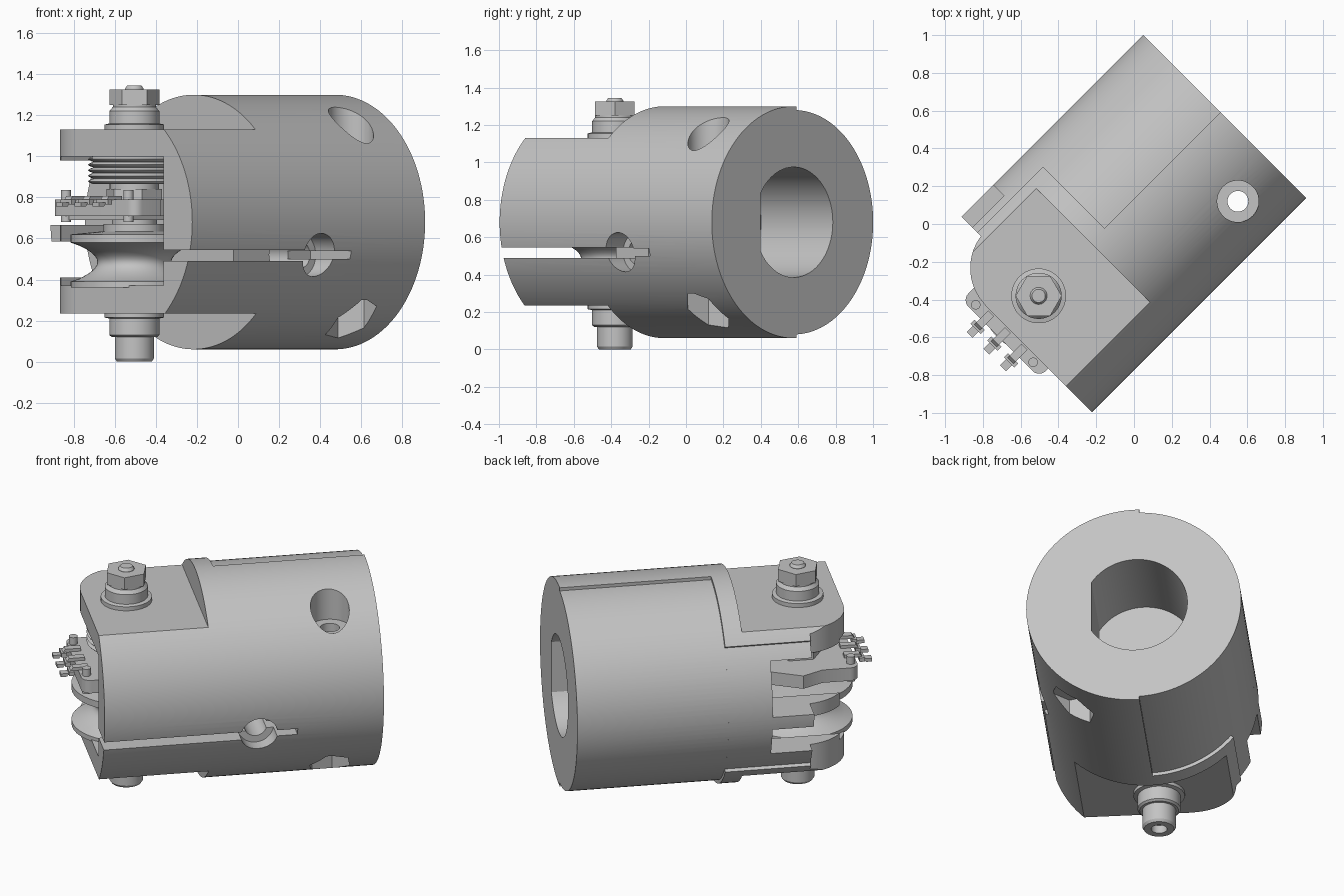
import bpy, bmesh, math
from mathutils import Matrix

if "Cube" in bpy.data.objects:
    bpy.data.objects.remove(bpy.data.objects["Cube"])

grey = bpy.data.materials.new("plain_grey")
grey.use_nodes = True
GREY = (0.55, 0.55, 0.55, 1)
grey.diffuse_color = GREY
grey.node_tree.nodes["Principled BSDF"].inputs["Base Color"].default_value = GREY

# Built with the barrel axis along x, then every part is turned 45 degrees
AXIS_Y, AXIS_Z = 0.073, 0.68
BOLT_X, BOLT_Y = -0.626, 0.088
parts = []


def make(name, bm, keep=True):
    bmesh.ops.recalc_face_normals(bm, faces=bm.faces)
    mesh = bpy.data.meshes.new(name)
    bm.to_mesh(mesh)
    bm.free()
    mesh.materials.append(grey)
    obj = bpy.data.objects.new(name, mesh)
    bpy.context.collection.objects.link(obj)
    if keep:
        parts.append(obj)
    return obj


def arc(cx, cy, r, n=48, start=0, end=360):
    count = n if end - start == 360 else n + 1
    angles = [math.radians(start + (end - start) * i / n) for i in range(count)]
    return [(cx + r * math.cos(a), cy + r * math.sin(a)) for a in angles]


def prism(name, axis, outline, lo, hi, keep=True):
    place = {"x": lambda p, q, d: (d, p, q),
             "y": lambda p, q, d: (p, d, q),
             "z": lambda p, q, d: (p, q, d)}[axis]
    bm = bmesh.new()
    low = [bm.verts.new(place(p, q, lo)) for p, q in outline]
    high = [bm.verts.new(place(p, q, hi)) for p, q in outline]
    bm.faces.new(low)
    bm.faces.new(high[::-1])
    for i in range(len(low)):
        j = (i + 1) % len(low)
        bm.faces.new((low[i], low[j], high[j], high[i]))
    return make(name, bm, keep)


def lathe(name, profile, steps=48):
    # Turned part around the vertical bolt
    bm = bmesh.new()
    verts = [bm.verts.new((BOLT_X + r, BOLT_Y, z)) for r, z in profile]
    edges = [bm.edges.new(pair) for pair in zip(verts, verts[1:])]
    bmesh.ops.spin(bm, geom=verts + edges, cent=(BOLT_X, BOLT_Y, 0), axis=(0, 0, 1),
                   angle=math.tau, steps=steps, use_duplicate=False)
    bmesh.ops.remove_doubles(bm, verts=bm.verts, dist=0.0001)
    return make(name, bm)


cutters = []


def cut(axis, outline, lo, hi):
    cutters.append(prism("cutter", axis, outline, lo, hi, keep=False))


def cut_box(x0, x1, y0, y1, z0, z1):
    cut("z", [(x0, y0), (x1, y0), (x1, y1), (x0, y1)], z0, z1)


# Barrel
body = prism("barrel", "x", arc(AXIS_Y, AXIS_Z, 0.62, 128), -0.862, 0.742)

# Shallow recess around one half of the barrel
for half, lo, hi in ((88, -0.127, 0.9), (39, -1, -0.12)):
    cut("x", arc(AXIS_Y, AXIS_Z, 0.6, 60, -half, half)
        + arc(AXIS_Y, AXIS_Z, 0.75, 60, -half, half)[::-1], lo, hi)

# Flats above and below the bolt
cut_box(-1, -0.233, -1, 1, 1.13, 1.5)
cut_box(-1, -0.233, -1, 1, -0.2, 0.235)

# Rounded corner of the fork
cut("z", [(-1, 0.25)] + arc(-0.58, 0.25, 0.28, 24, 98, 180)[::-1]
    + [(-0.617, 1), (-1, 1)], -0.1, 1.5)

# Fork cavity and side windows
cut_box(-1, -0.28, -0.35, 0.41, 0.37, 1.0)
cut_box(-1, -0.38, 0.2, 1, 0.665, 0.98)
cut_box(-1, -0.38, 0.2, 1, 0.41, 0.585)

# Shaft bore with a flat side
flat = math.degrees(math.acos(-0.25 / 0.295))
cut("x", arc(AXIS_Y, AXIS_Z, 0.295, 64, -flat, flat), 0.2, 1)

# Clamp slit with its cross hole
cut_box(-1, 0.03, -0.8, -0.25, 0.49, 0.545)
cut_box(0, 0.25, -0.8, -0.25, 0.5, 0.54)
cut("y", arc(0.03, 0.52, 0.105), -0.8, -0.4)
cut("y", arc(0.03, 0.52, 0.065), -0.8, -0.1)

# Set screw hole with head and nut pockets
SCREW = (0.474, -0.304)
cut("z", arc(*SCREW, 0.055, 32), -0.1, 1.5)
cut("z", arc(*SCREW, 0.11), 1.05, 1.5)
cut("z", arc(*SCREW, 0.125, 6, 15, 375), -0.1, 0.3)

for cutter in cutters:
    mod = body.modifiers.new("cut", "BOOLEAN")
    mod.operation = "DIFFERENCE"
    mod.solver = "EXACT"
    mod.object = cutter
graph = bpy.context.evaluated_depsgraph_get()
finished = bpy.data.meshes.new_from_object(body.evaluated_get(graph))
body.modifiers.clear()
body.data = finished
for cutter in cutters:
    bpy.data.objects.remove(cutter)

# Bolt, bushings and nut
lathe("bolt_shank", [(0, 0.1), (0.08, 0.1), (0.08, 1.25), (0.045, 1.25),
                     (0.045, 1.33), (0.035, 1.345), (0, 1.345)], 32)
lathe("upper_bushing", [(0, 1.12), (0.145, 1.12), (0.145, 1.155), (0.122, 1.16),
                        (0.122, 1.22), (0.105, 1.24), (0.105, 1.25), (0, 1.25)])
lathe("lower_bushing", [(0, 0.245), (0.145, 0.245), (0.145, 0.215), (0.122, 0.21),
                        (0.122, 0.13), (0.11, 0.12), (0, 0.12)])
lathe("bolt_head", [(0, 0.125), (0.095, 0.125), (0.095, 0.015), (0.085, 0),
                    (0.045, 0), (0.045, 0.05), (0, 0.05)])
prism("hex_nut", "z", arc(BOLT_X, BOLT_Y, 0.122, 6, 15, 375), 1.25, 1.325)

# Grooved spool
groove = [(0.31 - 0.13 * math.sin(math.pi * i / 12) ** 0.8, 0.39 + 0.19 * i / 12)
          for i in range(13)]
lathe("spool", [(0, 0.36), (0.31, 0.36)] + groove
      + [(0.31, 0.62), (0.15, 0.635), (0.15, 0.67), (0.11, 0.67), (0.11, 0.7), (0, 0.7)])

# Coil stack
coils = [(0.2 + 0.025 * math.sin(math.pi * k / 6), 0.865 + 0.027 * (i + k / 6))
         for i in range(5) for k in range(7)]
lathe("coil_stack", [(0, 0.865)] + coils + [(0, 1.0)])
prism("inner_nut", "z", arc(BOLT_X, BOLT_Y, 0.14, 6), 0.79, 0.84)
lathe("inner_washer", [(0, 0.835), (0.12, 0.835), (0.12, 0.87), (0, 0.87)])

# Sensor board with rounded outer corners
prism("sensor_board", "z", arc(-0.88, -0.17, 0.05, 6, 180, 270)
      + [(-0.75, -0.22), (-0.72, -0.17), (-0.42, -0.17), (-0.42, 0.33), (-0.6, 0.42),
         (-0.72, 0.36)] + arc(-0.88, 0.31, 0.05, 6, 90, 180), 0.71, 0.79)
prism("sensor_base", "z", [(-0.9, -0.15), (-0.5, -0.15), (-0.5, 0.28), (-0.9, 0.28)],
      0.69, 0.71)
for i, y in enumerate((-0.14, 0.29)):
    prism(f"board_rivet_{i + 1}", "z", arc(-0.895, y, 0.025, 20), 0.68, 0.835)

# Stepped terminal pins
for i, y in enumerate((-0.05, 0.075, 0.2)):
    prism(f"terminal_pin_{i + 1}", "y",
          [(-0.87, 0.788), (-0.87, 0.808), (-0.96, 0.808), (-0.985, 0.775),
           (-1.03, 0.775), (-1.03, 0.755), (-0.995, 0.755), (-0.97, 0.788)],
          y - 0.022, y + 0.022)
    prism(f"pin_foot_{i + 1}", "z", [(-0.985, y - 0.038), (-0.955, y - 0.038),
                                     (-0.955, y + 0.038), (-0.985, y + 0.038)], 0.765, 0.79)

# Turn to final heading and shade
turn = Matrix.Rotation(math.radians(45), 4, "Z")
bpy.ops.object.select_all(action="DESELECT")
for obj in parts:
    obj.data.transform(turn)
    obj.select_set(True)
bpy.context.view_layer.objects.active = body
bpy.ops.object.shade_smooth_by_angle(angle=math.radians(30))
